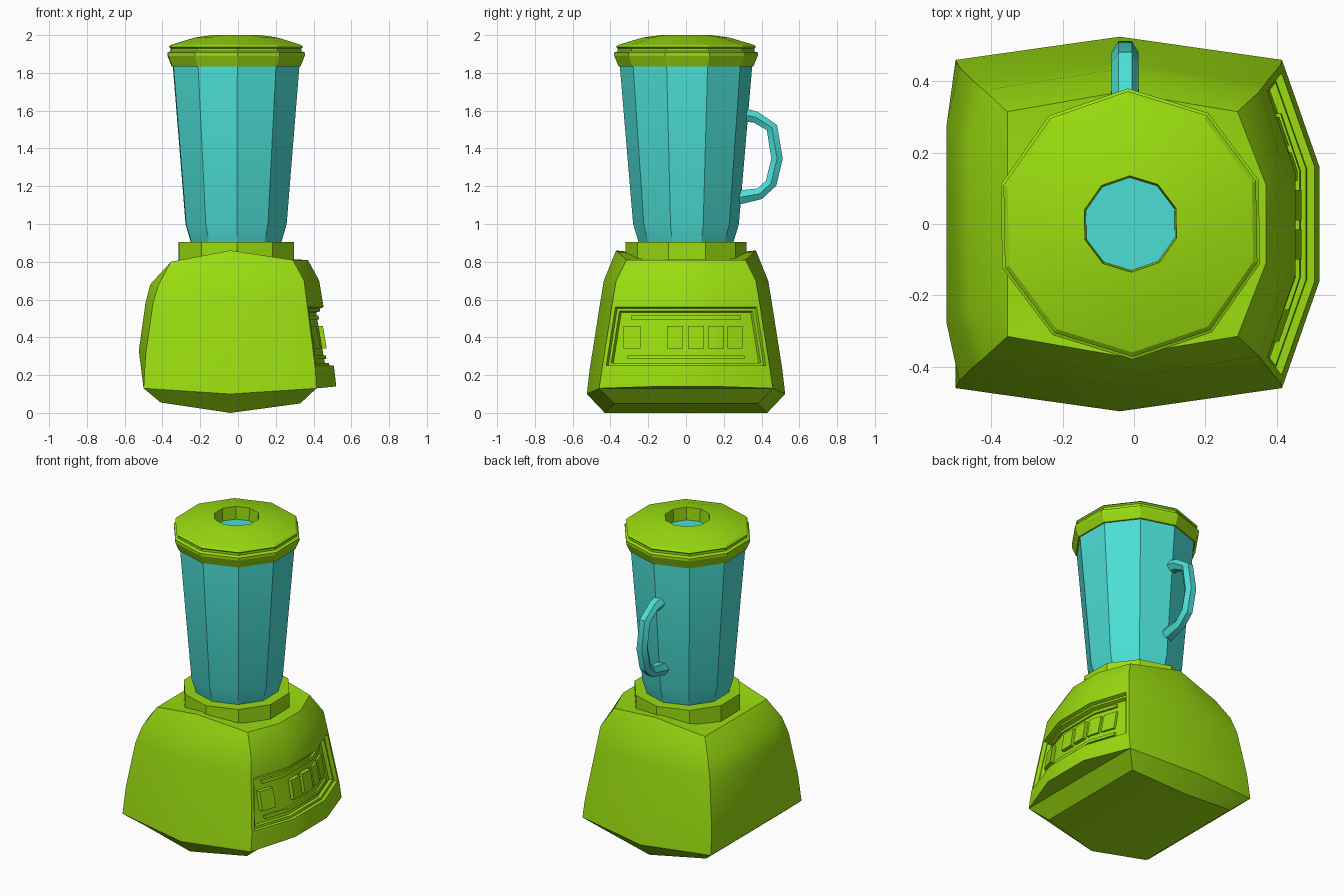
import bpy, bmesh, math
from mathutils import Vector

cube = bpy.data.objects.get("Cube")
if cube:
    bpy.data.objects.remove(cube)


def material(name, rgb):
    mat = bpy.data.materials.new(name)
    mat.use_nodes = True
    mat.diffuse_color = (*rgb, 1)
    mat.node_tree.nodes["Principled BSDF"].inputs["Base Color"].default_value = (*rgb, 1)
    return mat


green = material("lime green", (0.32, 0.72, 0.005))
teal = material("teal glass", (0.07, 0.73, 0.66))


def finish(name, bm, mat, angle=30):
    bmesh.ops.recalc_face_normals(bm, faces=bm.faces)
    mesh = bpy.data.meshes.new(name)
    bm.to_mesh(mesh)
    bm.free()
    mesh.materials.append(mat)
    obj = bpy.data.objects.new(name, mesh)
    bpy.context.collection.objects.link(obj)
    bpy.ops.object.select_all(action="DESELECT")
    obj.select_set(True)
    bpy.context.view_layer.objects.active = obj
    bpy.ops.object.shade_smooth_by_angle(angle=math.radians(angle))
    return obj


def bridge(bm, a, b):
    n = len(a)
    return [bm.faces.new((a[i], a[(i + 1) % n], b[(i + 1) % n], b[i])) for i in range(n)]


def fan(bm, ring, centre):
    mid = bm.verts.new(centre)
    for i, v in enumerate(ring):
        bm.faces.new((v, ring[(i + 1) % len(ring)], mid))


# Ten-sided turned parts share one axis and rotation
def lathe(name, profile, mat, sides=10):
    bm = bmesh.new()
    rings = []
    for r, z in profile:
        angles = [math.radians(91) + math.tau * i / sides for i in range(sides)]
        rings.append([bm.verts.new((r * math.cos(a) - 0.01, r * math.sin(a), z)) for a in angles])
    for a, b in zip(rings, rings[1:]):
        bridge(bm, a, b)
    return bm, rings


# Motor base: one profile per column on the front half, mirrored to the back
front_mid = [(-.04, .43, 0), (-.04, .525, .1), (-.04, .525, .1), (-.04, .51, .23),
             (-.04, .455, .58), (-.04, .435, .7), (-.04, .37, .86)]
panel_corner = [(.33, .38, .05), (.415, .46, .13), (.415, .46, .13), (.41, .445, .23),
                (.365, .39, .58), (.35, .37, .7), (.29, .315, .81)]
panel_bend = [(.33, .14, .05), (.415, .16, .13), (.52, .16, .14), (.51, .16, .23),
              (.45, .14, .58), (.43, .13, .7), (.37, .11, .81)]
side_bend = [(-.41, .25, .055), (-.5, .28, .13), (-.5, .28, .13), (-.525, .28, .33),
             (-.49, .25, .58), (-.465, .24, .68), (-.355, .2, .8)]
side_corner = [(-.41, .38, .055), (-.5, .46, .13), (-.5, .46, .13), (-.49, .44, .3),
               (-.45, .4, .58), (-.42, .375, .68), (-.355, .315, .8)]

bm = bmesh.new()
columns = [(front_mid, -1), (panel_corner, -1), (panel_bend, -1), (panel_bend, 1),
           (panel_corner, 1), (front_mid, 1), (side_corner, 1), (side_bend, 1),
           (side_bend, -1), (side_corner, -1)]
rings = [[bm.verts.new((c[k][0], s * c[k][1], c[k][2])) for c, s in columns]
         for k in range(len(front_mid))]
strips = [bridge(bm, a, b) for a, b in zip(rings, rings[1:])]
fan(bm, rings[0], (-.04, 0, 0))
fan(bm, rings[-1], (-.04, 0, .82))
panel = strips[3][1:4]
bmesh.ops.remove_doubles(bm, verts=bm.verts, dist=1e-4)
bmesh.ops.recalc_face_normals(bm, faces=bm.faces)
# Stepped recess for the controls
for width, depth in ((.02, 0), (.004, -.022), (.014, 0), (.004, -.022)):
    bmesh.ops.inset_region(bm, faces=panel, thickness=width, depth=depth,
                           use_even_offset=True, use_boundary=True)
finish("motor_base", bm, green)


# Controls follow the three-sided recess floor
def recess_x(y, z):
    t = (z - .23) / .35
    mid, bend = .51 - .06 * t, .16 - .02 * t
    corner_x, corner_y = .41 - .045 * t, .445 - .055 * t
    f = max(0, (abs(y) - bend) / (corner_y - bend))
    return mid + (corner_x - mid) * f - .045


def control(name, y0, y1, z0, z1, height):
    ys = [y0] + [y for y in (-.15, .15) if y0 < y < y1] + [y1]
    bm = bmesh.new()
    loops = []
    for y in ys:
        loops.append([bm.verts.new((recess_x(y, z) + h, y, z))
                      for z, h in ((z0, -.01), (z0, height), (z1, height), (z1, -.01))])
    for a, b in zip(loops, loops[1:]):
        bridge(bm, a, b)
    bm.faces.new(loops[0])
    bm.faces.new(loops[-1])
    finish(name, bm, green)


control("upper_trim", -.29, .29, .495, .515, .012)
control("lower_trim", -.31, .31, .285, .305, .012)
for i, (y0, y1, h) in enumerate([(-.33, -.24, .022), (-.1, -.015, .024), (.01, .095, .024),
                                 (.12, .2, .012), (.22, .3, .012)]):
    control(f"button_{i + 1}", y0, y1, .34, .46, h)

# Collar between base and jar
bm, rings = lathe("collar", [(.32, .79), (.32, .905), (.24, .905)], green)
bm.faces.new(rings[0])
bm.faces.new(rings[-1])
finish("collar", bm, green)

# Tapered jar, closed just under the lid opening
bm, rings = lathe("jar", [(.25, .9), (.28, 1), (.35, 1.83), (.34, 1.92)], teal)
bm.faces.new(rings[0])
bm.faces.new(rings[-1])
finish("jar", bm, teal)

# Lid with a grooved rim and an open centre
bm, rings = lathe("lid", [(.34, 1.83), (.357, 1.835), (.38, 1.89), (.38, 1.907), (.362, 1.915),
                          (.362, 1.93), (.372, 1.938), (.36, 1.948), (.23, 1.987),
                          (.135, 2), (.13, 1.915)], green)
finish("lid", bm, green, 12)

# Faceted handle swept along a bent path behind the jar
path = [Vector((-.025, y, z)) for y, z in
        ((.27, 1.585), (.37, 1.565), (.455, 1.51), (.482, 1.345), (.45, 1.215),
         (.39, 1.16), (.25, 1.135))]
bm = bmesh.new()
rings = []
for i, p in enumerate(path):
    tangent = (path[min(i + 1, len(path) - 1)] - path[max(i - 1, 0)]).normalized()
    side = Vector((1, 0, 0))
    out = tangent.cross(side)
    r = .045 if i in (0, len(path) - 1) else .035
    angles = [math.tau * k / 6 for k in range(6)]
    rings.append([bm.verts.new(p + side * math.cos(a) * r * 1.07 + out * math.sin(a) * r)
                  for a in angles])
for a, b in zip(rings, rings[1:]):
    bridge(bm, a, b)
bm.faces.new(rings[0])
bm.faces.new(rings[-1])
finish("handle", bm, teal)
